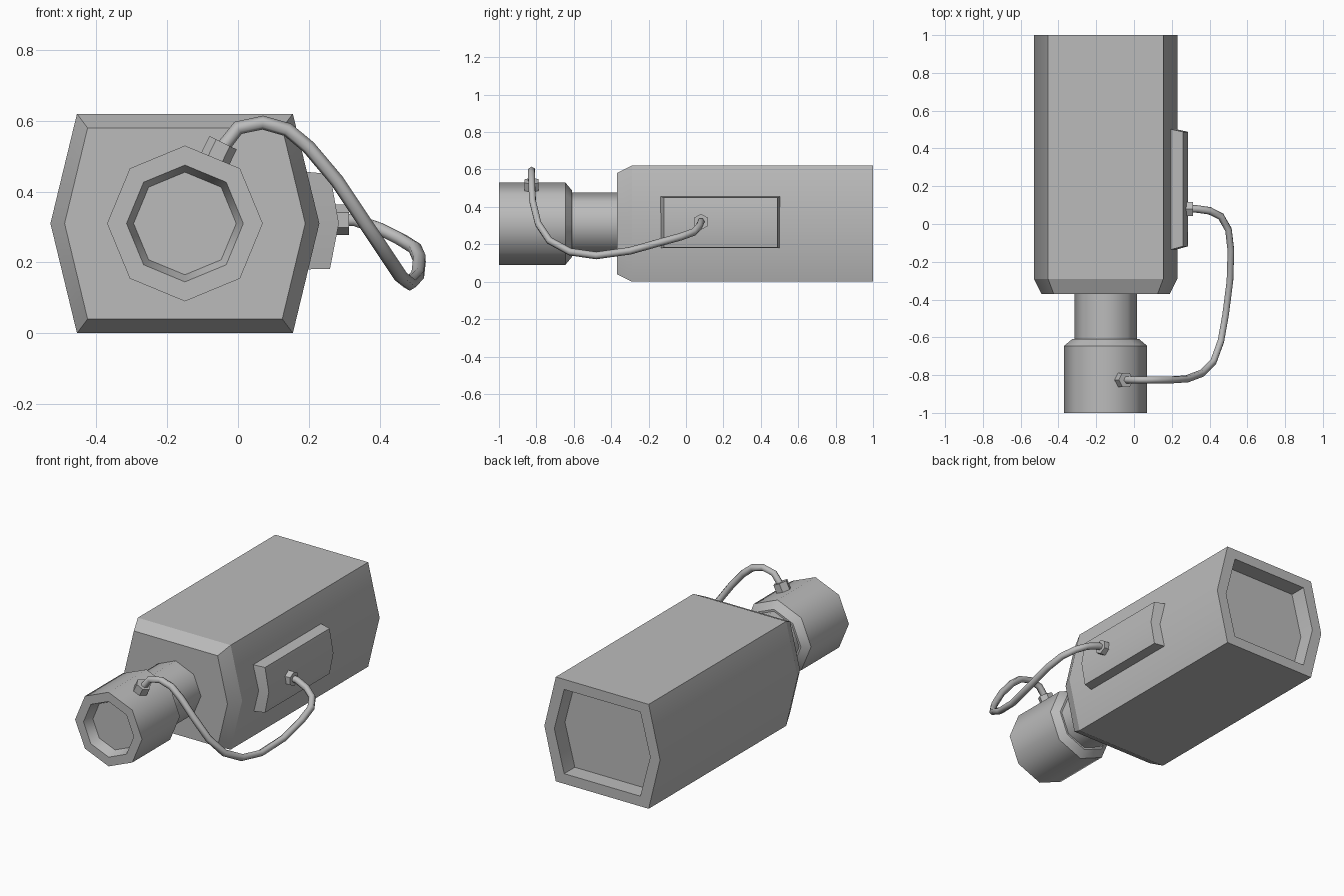
import bpy, bmesh, math
from mathutils import Vector

if "Cube" in bpy.data.objects:
    bpy.data.objects.remove(bpy.data.objects["Cube"])

CX, CZ = -0.15, 0.31      # long axis shared by housing and lens

grey = bpy.data.materials.new("light grey")
grey.use_nodes = True
colour = (0.5, 0.5, 0.5, 1)
grey.diffuse_color = colour
grey.node_tree.nodes["Principled BSDF"].inputs["Base Color"].default_value = colour


def loft(name, rings, smooth_limit, fold=None):
    """Skin closed rings of points; ring loops stay sharp, soft lengthwise edges are smooth."""
    n = len(rings[0])
    bm = bmesh.new()
    loops = [[bm.verts.new(p) for p in ring] for ring in rings]
    for a, b in zip(loops, loops[1:]):
        for i in range(n):
            j = (i + 1) % n
            bm.faces.new((a[i], a[j], b[j], b[i]))
    bm.faces.new(loops[0])
    bm.faces.new(loops[-1])
    if fold:
        for loop in (loops[0], loops[-1]):
            bmesh.ops.connect_verts(bm, verts=[loop[k] for k in fold])
    bmesh.ops.recalc_face_normals(bm, faces=bm.faces)
    bm.verts.index_update()
    for f in bm.faces:
        f.smooth = True
    for e in bm.edges:
        a, b = (v.index for v in e.verts)
        on_ring = a // n == b // n and abs(a - b) in (1, n - 1)
        e.smooth = not on_ring and e.calc_face_angle(0) < math.radians(smooth_limit)
    mesh = bpy.data.meshes.new(name)
    bm.to_mesh(mesh)
    bm.free()
    mesh.materials.append(grey)
    obj = bpy.data.objects.new(name, mesh)
    bpy.context.collection.objects.link(obj)
    return obj


def hexagon(y, edge, middle, half_height):
    shape = [(edge, 1), (middle, 0), (edge, -1), (-edge, -1), (-middle, 0), (-edge, 1)]
    return [(CX + x, y, CZ + half_height * s) for x, s in shape]


def octagon(y, r):
    return [(CX + r * math.sin(k * math.pi / 4), y, CZ + r * math.cos(k * math.pi / 4))
            for k in range(8)]


def connector(name, start, end, radius):
    start, end = Vector(start), Vector(end)
    axis = end - start
    bpy.ops.mesh.primitive_cylinder_add(
        vertices=6, radius=radius, depth=axis.length, location=(start + end) / 2,
        rotation=axis.to_track_quat('Z', 'Y').to_euler())
    obj = bpy.context.object
    obj.name = name
    obj.data.materials.append(grey)


# Housing: chamfered front, recessed back
loft("housing", [
    hexagon(-0.37, 0.275, 0.34, 0.27),
    hexagon(-0.29, 0.305, 0.38, 0.31),
    hexagon(1.0, 0.305, 0.38, 0.31),
    hexagon(1.0, 0.25, 0.315, 0.25),
    hexagon(0.9, 0.25, 0.315, 0.25)], 50)

# Lens barrel with recessed glass, tapering onto the neck
profile = [(-0.94, 0.145), (-1.0, 0.165), (-1.0, 0.22), (-0.645, 0.22),
           (-0.61, 0.178), (-0.61, 0.166), (-0.36, 0.166)]
loft("lens_barrel", [octagon(y, r) for y, r in profile], 50)


# Folded side panel following the housing wall
def panel_ring(y0, y1, z0, z1, edge, middle):
    return [(edge, y0, z0), (middle, y0, CZ), (edge, y0, z1),
            (edge, y1, z1), (middle, y1, CZ), (edge, y1, z0)]


loft("side_panel", [
    panel_ring(-0.14, 0.505, 0.18, 0.457, 0.18, 0.21),
    panel_ring(-0.118, 0.488, 0.182, 0.45, 0.26, 0.285)], 50, fold=(1, 4))

# Cable connectors
connector("panel_connector", (0.265, 0.08, 0.32), (0.313, 0.08, 0.32), 0.043)
connector("lens_connector", (-0.073, -0.825, 0.475), (-0.042, -0.825, 0.538), 0.043)

# Cable from panel to lens
path = [(0.29, 0.08, 0.32), (0.33, 0.08, 0.32), (0.40, 0.07, 0.295), (0.46, 0.04, 0.265),
        (0.50, -0.03, 0.24), (0.513, -0.14, 0.21), (0.508, -0.30, 0.165),
        (0.485, -0.48, 0.14), (0.46, -0.62, 0.16), (0.42, -0.73, 0.22),
        (0.36, -0.79, 0.31), (0.28, -0.82, 0.43), (0.20, -0.825, 0.525),
        (0.14, -0.825, 0.575), (0.07, -0.825, 0.595), (0, -0.825, 0.58),
        (-0.055, -0.825, 0.51)]
curve = bpy.data.curves.new("cable", 'CURVE')
curve.dimensions = '3D'
curve.bevel_depth = 0.02
curve.bevel_resolution = 1
curve.use_fill_caps = True
spline = curve.splines.new('POLY')
spline.points.add(len(path) - 1)
for point, co in zip(spline.points, path):
    point.co = (*co, 1)
curve.materials.append(grey)
cable = bpy.data.objects.new("cable", curve)
bpy.context.collection.objects.link(cable)
bpy.ops.object.select_all(action='DESELECT')
cable.select_set(True)
bpy.context.view_layer.objects.active = cable
bpy.ops.object.convert(target='MESH')
bpy.ops.object.shade_smooth()
